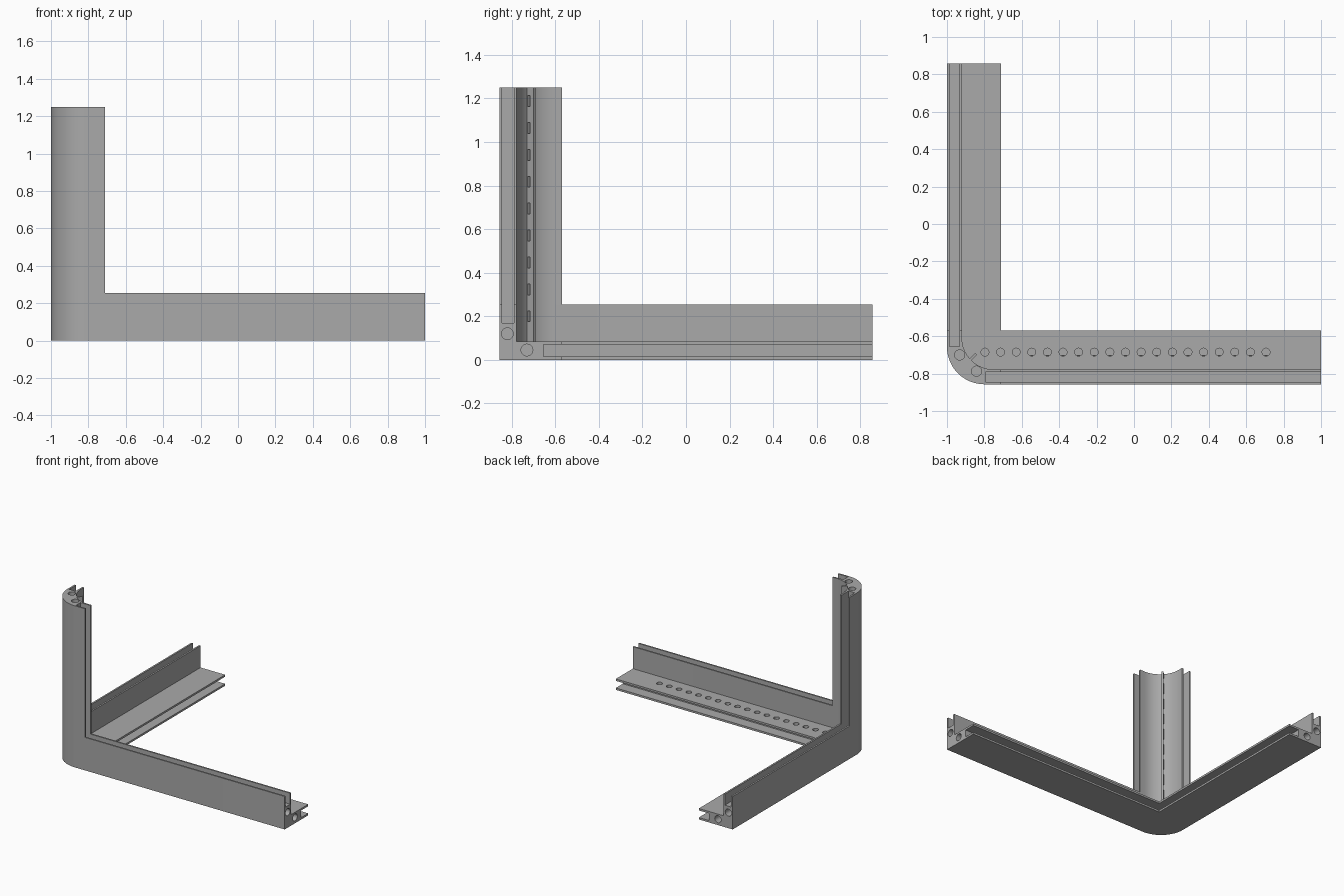
import bpy, bmesh, math
from mathutils import Matrix, Vector

old = bpy.data.objects.get("Cube")
if old:
    bpy.data.objects.remove(old)

XO, YO = -1.0, -0.857          # outer faces of the two walls
XI, YI = -0.92, -0.778         # inner faces of the two walls
XE, YE = -0.71, -0.57          # free edges of the short legs
PLATE, WALL, TOP = 0.085, 0.255, 1.25
CORE = 0.027

grey = bpy.data.materials.new("mid grey")
grey.use_nodes = True
grey.diffuse_color = (0.4, 0.4, 0.4, 1)
grey.node_tree.nodes["Principled BSDF"].inputs["Base Color"].default_value = grey.diffuse_color


def to_object(name, bm):
    bmesh.ops.recalc_face_normals(bm, faces=bm.faces)
    mesh = bpy.data.meshes.new(name)
    bm.to_mesh(mesh)
    bm.free()
    mesh.materials.append(grey)
    ob = bpy.data.objects.new(name, mesh)
    bpy.context.collection.objects.link(ob)
    return ob


def prism(name, plan, z0, z1):
    bm = bmesh.new()
    face = bm.faces.new([bm.verts.new((x, y, z0)) for x, y in plan])
    new = bmesh.ops.extrude_face_region(bm, geom=[face])["geom"]
    bmesh.ops.translate(bm, vec=(0, 0, z1 - z0),
                        verts=[v for v in new if isinstance(v, bmesh.types.BMVert)])
    return to_object(name, bm)


def boxes(name, centres, size, turn=0.0):
    bm = bmesh.new()
    for c in centres:
        bmesh.ops.create_cube(bm, size=1, matrix=Matrix.Translation(c)
                              @ Matrix.Rotation(turn, 4, 'Z') @ Matrix.Diagonal((*size, 1)))
    return to_object(name, bm)


def span(name, lo, hi):
    lo, hi = Vector(lo), Vector(hi)
    return boxes(name, [(lo + hi) / 2], hi - lo)


def rods(name, starts, axis, length, radius):
    bm = bmesh.new()
    d = Vector(axis)
    for s in starts:
        bmesh.ops.create_cone(bm, cap_ends=True, segments=24, radius1=radius, radius2=radius,
                              depth=length, matrix=Matrix.Translation(Vector(s) + d * length / 2)
                              @ d.to_track_quat('Z', 'Y').to_matrix().to_4x4())
    return to_object(name, bm)


def arc(cx, cy, r, steps=16):
    # quarter turn from the -x side round to the -y side
    angles = [math.pi * (1 + i / steps / 2) for i in range(steps + 1)]
    return [(cx + r * math.cos(a), cy + r * math.sin(a)) for a in angles]


def outer(xe, ye):
    return [(XO, ye)] + arc(XO + 0.2, YO + 0.2, 0.2) + [(xe, YO)]


def wall_plan(xe, ye):
    inner = arc(XI + 0.17, YI + 0.17, 0.17)
    return outer(xe, ye) + [(xe, YI)] + inner[::-1] + [(XI, ye)]


def cut(ob, cutters):
    for c in cutters:
        m = ob.modifiers.new(c.name, 'BOOLEAN')
        m.operation, m.solver, m.object = 'DIFFERENCE', 'EXACT', c
    bpy.context.view_layer.update()
    mesh = bpy.data.meshes.new_from_object(
        ob.evaluated_get(bpy.context.evaluated_depsgraph_get()))
    ob.modifiers.clear()
    ob.data = mesh


# Corner frame bodies
base = prism("base_plate", outer(1, -YO) + [(1, YE), (XE, YE), (XE, -YO)], 0, PLATE)
walls = prism("low_walls", wall_plan(1, -YO), PLATE, WALL)
post = prism("corner_post", wall_plan(XE, YE), WALL, TOP)

# Panel grooves: front, side and floor
front_slot = span("front_slot", (-0.795, -0.845, 0.17), (1.1, -0.79, 1.4))
side_slot = span("side_slot", (-0.987, -0.655, 0.17), (-0.933, 1.0, 1.4))
floor_slot = span("floor_slot", (-0.795, -0.655, 0.015), (1.1, 1.0, 0.07))

# Round cores along the arms and the post
wall_x = rods("front_wall_core", [(-0.6, -0.82, 0.12)], (1, 0, 0), 2, CORE)
wall_y = rods("side_wall_core", [(-0.963, -0.45, 0.12)], (0, 1, 0), 2, CORE)
base_x = rods("front_base_core", [(-0.6, -0.73, 0.045)], (1, 0, 0), 2, CORE)
base_y = rods("side_base_core", [(-0.873, -0.45, 0.045)], (0, 1, 0), 2, CORE)
post_z = rods("post_core", [(-0.932, -0.70, 0.4), (-0.842, -0.787, 0.4)], (0, 0, 1), 1, CORE)

# Row of blind holes in the front arm
holes = rods("hole_row", [(-0.797 + 0.0835 * i, -0.685, 0.04) for i in range(19)],
             (0, 0, 1), 0.1, 0.021)

# Slotted rib inside the corner
rib = boxes("corner_rib", [(-0.866, -0.716, (PLATE + TOP) / 2)],
            (0.06, 0.014, TOP - PLATE), math.pi / 4)
windows = boxes("rib_windows", [(-0.862, -0.722, 0.2 + 0.1235 * i) for i in range(9)],
                (0.018, 0.06, 0.05), math.pi / 4)

cut(base, [floor_slot, base_x, base_y, holes])
cut(walls, [front_slot, side_slot, wall_x, wall_y])
cut(post, [front_slot, side_slot, post_z])
cut(rib, [windows])

for c in (front_slot, side_slot, floor_slot, wall_x, wall_y, base_x, base_y,
          post_z, holes, windows):
    bpy.data.objects.remove(c)

# Smooth the round surfaces, keep the edges sharp
bpy.ops.object.select_all(action='DESELECT')
for ob in (base, walls, post, rib):
    ob.select_set(True)
    bpy.context.view_layer.objects.active = ob
bpy.ops.object.shade_smooth_by_angle(angle=math.radians(30))
